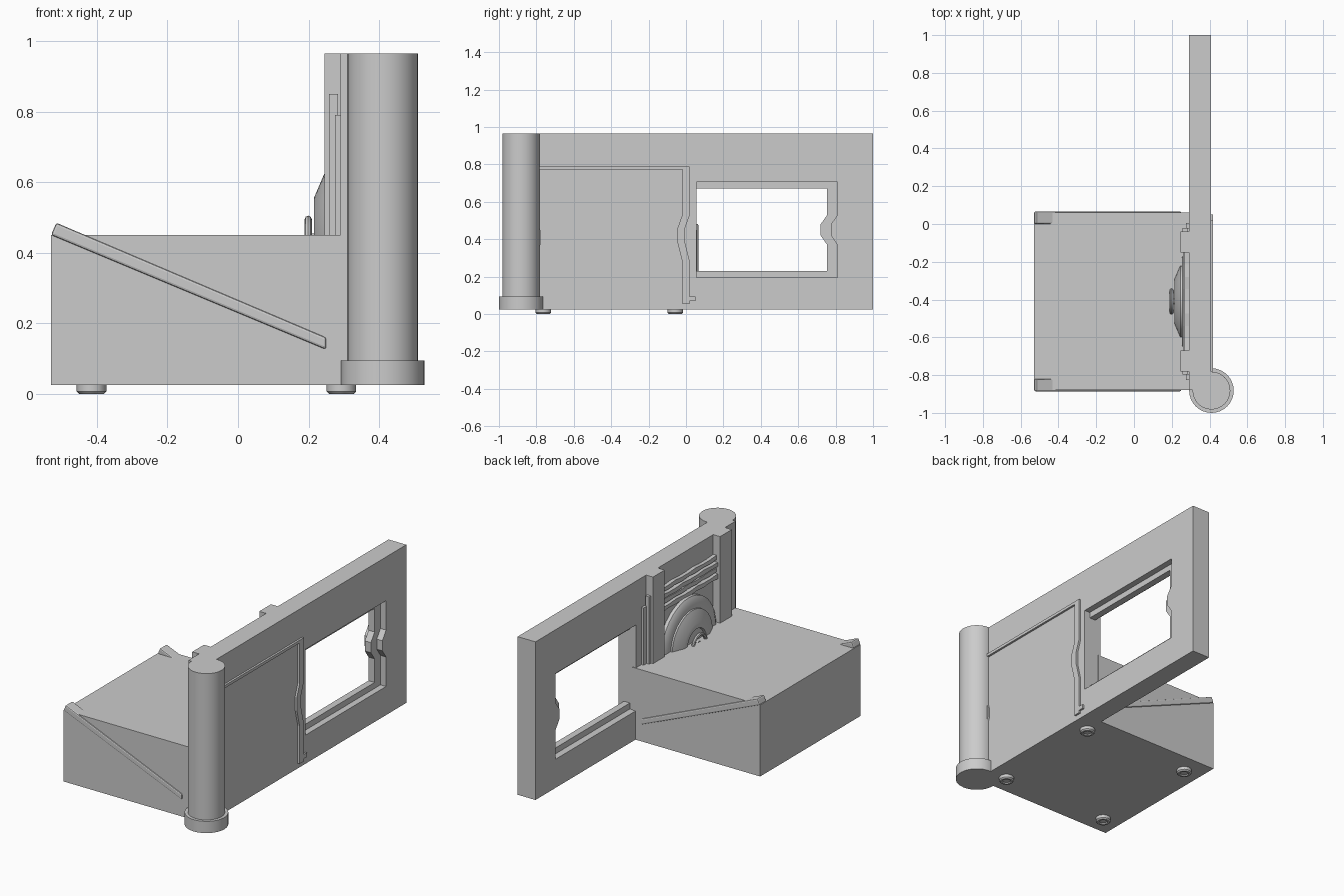
import bpy, bmesh, math
from mathutils import Matrix, Vector

if "Cube" in bpy.data.objects:
    bpy.data.objects.remove(bpy.data.objects["Cube"])


def finish(name, bm, smooth=False):
    bmesh.ops.recalc_face_normals(bm, faces=bm.faces)
    me = bpy.data.meshes.new(name)
    bm.to_mesh(me)
    bm.free()
    ob = bpy.data.objects.new(name, me)
    bpy.context.collection.objects.link(ob)
    if smooth:
        bpy.ops.object.select_all(action='DESELECT')
        ob.select_set(True)
        bpy.context.view_layer.objects.active = ob
        bpy.ops.object.shade_smooth_by_angle(angle=math.radians(35))
    return ob


def box(name, x, y, z):
    """Box from (min, max) pairs."""
    bm = bmesh.new()
    bmesh.ops.create_cube(bm, size=1)
    for v in bm.verts:
        v.co = Vector([(r[0] + r[1]) / 2 + c * (r[1] - r[0]) for c, r in zip(v.co, (x, y, z))])
    return finish(name, bm)


def prism(name, pts, axis, a, b):
    """Extrude a 2D outline: axis 'X' takes (y, z), axis 'Y' takes (x, z)."""
    bm = bmesh.new()
    place = (lambda p, d: (d, p[0], p[1])) if axis == 'X' else (lambda p, d: (p[0], d, p[1]))
    lo = [bm.verts.new(place(p, a)) for p in pts]
    hi = [bm.verts.new(place(p, b)) for p in pts]
    bm.faces.new(lo)
    bm.faces.new(hi)
    n = len(pts)
    for i in range(n):
        bm.faces.new((lo[i], lo[(i + 1) % n], hi[(i + 1) % n], hi[i]))
    return finish(name, bm)


def lathe(name, profile, steps, loc, along_x=False):
    """Spin a closed-to-axis (radius, height) profile about z, or about -x."""
    bm = bmesh.new()
    vs = [bm.verts.new((r, 0, h)) for r, h in profile]
    es = [bm.edges.new(e) for e in zip(vs, vs[1:])]
    bmesh.ops.spin(bm, geom=vs + es, cent=(0, 0, 0), axis=(0, 0, 1),
                   angle=2 * math.pi, steps=steps)
    bmesh.ops.remove_doubles(bm, verts=bm.verts, dist=1e-5)
    rot = Matrix.Rotation(-math.pi / 2, 4, 'Y') if along_x else Matrix()
    bm.transform(Matrix.Translation(loc) @ rot)
    return finish(name, bm, True)


# Main block behind the wall
box("base_block", (-0.53, 0.31), (-0.88, 0.06), (0.025, 0.45))

# Wall with window opening
wall = box("wall", (0.29, 0.407), (-0.88, 1.0), (0.025, 0.965))
far_edge = [(0.81, 0.195), (0.81, 0.37), (0.775, 0.42), (0.775, 0.48), (0.81, 0.53), (0.81, 0.705)]
inner_edge = [(0.755, 0.23), (0.755, 0.37), (0.72, 0.42), (0.72, 0.48), (0.755, 0.53), (0.755, 0.67)]
cutter = prism("window_cutter", [(0.055, 0.195)] + far_edge + [(0.055, 0.705)], 'X', 0.2, 0.5)
cutter.hide_render = True
mod = wall.modifiers.new("window", 'BOOLEAN')
mod.operation = 'DIFFERENCE'
mod.solver = 'EXACT'
mod.object = cutter
bpy.context.view_layer.objects.active = wall
bpy.ops.object.modifier_apply(modifier="window")
bpy.data.objects.remove(cutter)

# Ledge running round three sides of the window
prism("window_ledge", [(0.055, 0.195)] + far_edge + [(0.055, 0.705), (0.055, 0.67)]
      + inner_edge[::-1] + [(0.055, 0.23)], 'X', 0.33, 0.37)

# Corner column with wider foot
lathe("column", [(0, 0.025), (0.118, 0.025), (0.118, 0.095), (0.1, 0.095),
                 (0.1, 0.965), (0, 0.965)], 32, (0.41, -0.882, 0))

# Raised trim on the outer wall face
trim_path = [(0.02, 0.79), (0.02, 0.53), (-0.005, 0.46), (-0.005, 0.38), (0.02, 0.28), (0.02, 0.055)]
prism("door_trim", [(-0.82, 0.79)] + trim_path
      + [(y - 0.04, z) for y, z in trim_path[:0:-1]] + [(-0.02, 0.773), (-0.82, 0.773)],
      'X', 0.4, 0.419)
box("trim_catch", (0.4, 0.419), (0.015, 0.05), (0.07, 0.095))
prism("column_catch", [(-0.82, 0.34), (-0.786, 0.35), (-0.776, 0.38), (-0.776, 0.44),
                       (-0.786, 0.47), (-0.82, 0.48)], 'X', 0.4, 0.419)

# Parts mirrored about the middle of the block (y = -0.41)
for side, s in (("left", -1), ("right", 1)):
    def span(a, b):
        return tuple(sorted((-0.41 + s * a, -0.41 + s * b)))
    box(side + "_pilaster", (0.245, 0.3), span(0.26, 0.37), (0.44, 0.965))
    box(side + "_outer_bar", (0.258, 0.283), span(0.365, 0.388), (0.44, 0.85))
    box(side + "_thin_bar", (0.275, 0.295), span(0.385, 0.415), (0.44, 0.79))
    rail = prism(side + "_sloping_rail",
                 [(-0.53, 0.45), (-0.515, 0.485), (0.25, 0.16), (0.25, 0.125)],
                 'Y', -0.41 + s * 0.41, -0.41 + s * 0.476)
    bev = rail.modifiers.new("rounding", 'BEVEL')
    bev.width = 0.007
    bev.segments = 2
    for end, x in (("back", -0.415), ("wall", 0.293)):
        lathe(side + "_" + end + "_foot",
              [(0, 0.03), (0.042, 0.03), (0.042, 0.007), (0.035, 0), (0.025, 0),
               (0.02, 0.006), (0, 0.006)], 20, (x, -0.41 + s * 0.353, 0))

# Round stepped disc on the inner wall face, with ring at its hub
hub = (0.295, -0.41, 0.435)
lathe("wheel_disc", [(0, 0), (0.258, 0), (0.258, 0.025), (0.235, 0.04), (0.19, 0.04), (0.19, 0.05),
                     (0.12, 0.08), (0.09, 0.08), (0.085, 0.068), (0, 0.068)], 40, hub, True)
lathe("hub_pin", [(0, 0.06), (0.02, 0.06), (0.02, 0.095), (0, 0.095)], 16, hub, True)
lathe("hub_ring", [(0.06 + 0.01 * math.cos(a), 0.096 + 0.01 * math.sin(a))
                   for a in [i * math.pi / 4 for i in range(9)]], 32, hub, True)

# Rough horizontal slats above the disc
for k in range(4):
    z0 = 0.71 + k * 0.036
    ys = [-0.67 + i * 0.065 for i in range(9)]
    low = [(y, z0 + 0.004 * ((i + k) % 2)) for i, y in enumerate(ys)]
    high = [(y, z0 + 0.025 + 0.005 * ((i * 2 + k) % 3 == 0)) for i, y in enumerate(ys)]
    prism("slat_%d" % (k + 1), low + high[::-1], 'X', 0.26 + 0.008 * (k % 2), 0.295)
